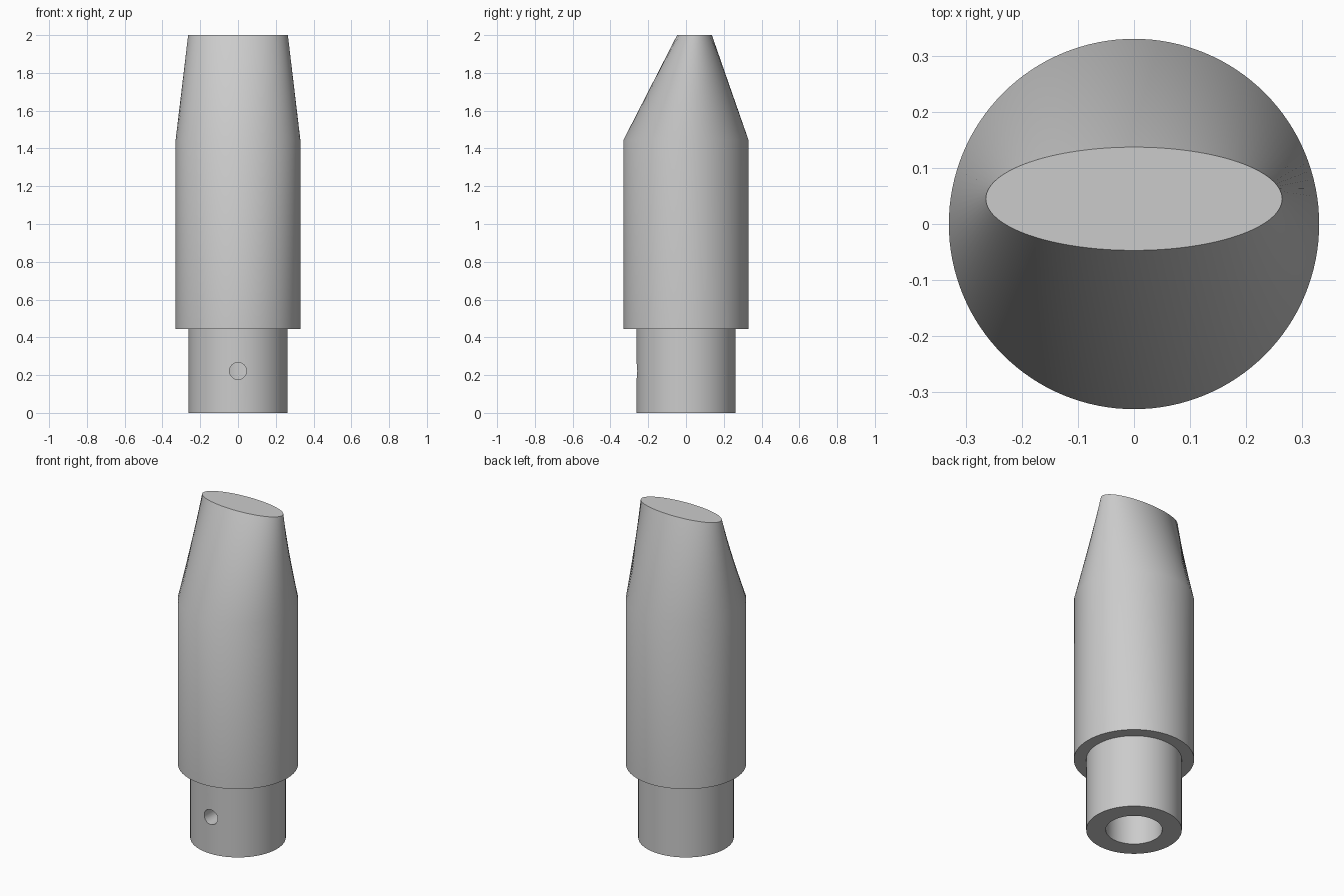
import bpy
import bmesh
from math import cos, sin, pi, radians

SEGMENTS = 128

cube = bpy.data.objects.get("Cube")
if cube:
    bpy.data.objects.remove(cube, do_unlink=True)

grey = bpy.data.materials.new("plain grey")
grey.use_nodes = True
colour = (0.6, 0.6, 0.6, 1)
grey.diffuse_color = colour
grey.node_tree.nodes["Principled BSDF"].inputs["Base Color"].default_value = colour


def add_ring(bm, rx, ry, y, z):
    angles = [2 * pi * i / SEGMENTS for i in range(SEGMENTS)]
    return [bm.verts.new((rx * cos(a), y + ry * sin(a), z)) for a in angles]


def loft(name, sections):
    """Join elliptical sections (rx, ry, y, z) into one closed solid."""
    bm = bmesh.new()
    rings = [add_ring(bm, *s) for s in sections]
    for low, high in zip(rings, rings[1:]):
        for i in range(SEGMENTS):
            j = (i + 1) % SEGMENTS
            bm.faces.new((low[i], low[j], high[j], high[i]))
    bm.faces.new(rings[0])
    bm.faces.new(rings[-1])
    bmesh.ops.recalc_face_normals(bm, faces=bm.faces)
    mesh = bpy.data.meshes.new(name)
    bm.to_mesh(mesh)
    bm.free()
    mesh.materials.append(grey)
    obj = bpy.data.objects.new(name, mesh)
    bpy.context.collection.objects.link(obj)
    return obj


# Bored shank, wider round body, and taper to an off-centre elliptical tip
BORE, SHANK, BODY = 0.155, 0.262, 0.33
STEP, SHOULDER, TOP = 0.445, 1.447, 2.0
body = loft("tapered_body", [
    (BORE, BORE, 0, STEP),
    (BORE, BORE, 0, 0),
    (SHANK, SHANK, 0, 0),
    (SHANK, SHANK, 0, STEP),
    (BODY, BODY, 0, STEP),
    (BODY, BODY, 0, SHOULDER),
    (0.264, 0.092, 0.045, TOP),
])

# Small cross hole from the front of the shank into the bore
bpy.ops.mesh.primitive_cylinder_add(vertices=32, radius=0.045, depth=0.3,
                                    location=(0, -0.22, 0.222),
                                    rotation=(pi / 2, 0, 0))
cutter = bpy.context.object
cutter.name = "hole_cutter"
cutter.hide_render = True
cutter.data.materials.append(grey)

cut = body.modifiers.new("cross hole", "BOOLEAN")
cut.operation = "DIFFERENCE"
cut.solver = "EXACT"
cut.object = cutter

bpy.ops.object.select_all(action="DESELECT")
body.select_set(True)
bpy.context.view_layer.objects.active = body
bpy.ops.object.modifier_apply(modifier=cut.name)
bpy.data.objects.remove(cutter, do_unlink=True)
bpy.ops.object.shade_smooth_by_angle(angle=radians(30))
